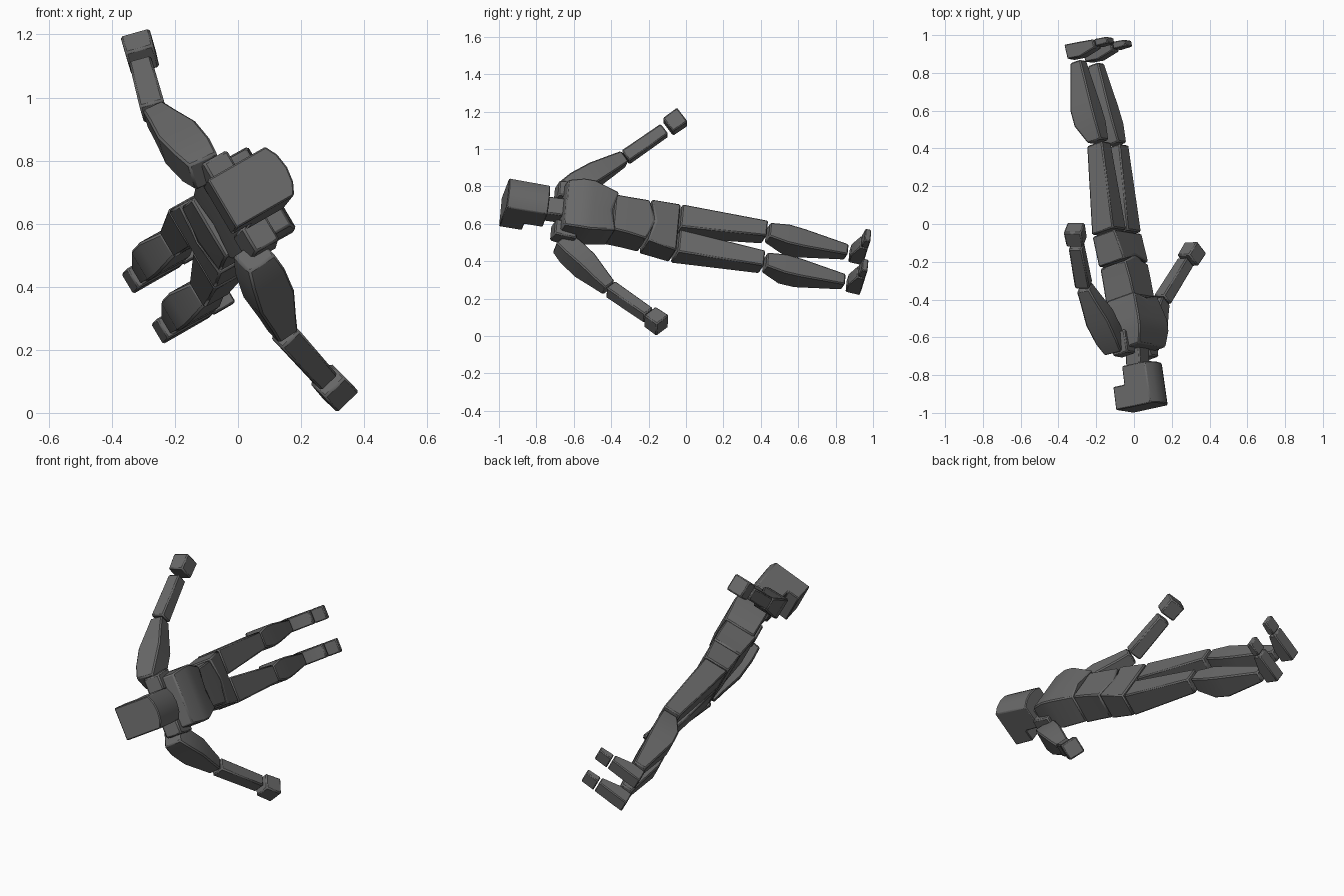
import bpy
import bmesh
from mathutils import Vector

cube = bpy.data.objects.get("Cube")
if cube:
    bpy.data.objects.remove(cube, do_unlink=True)

# One grey for the whole figure
GREY = (0.14, 0.14, 0.14, 1)
mat = bpy.data.materials.new("dark_grey")
mat.use_nodes = True
mat.diffuse_color = GREY
bsdf = mat.node_tree.nodes["Principled BSDF"]
bsdf.inputs["Base Color"].default_value = GREY
bsdf.inputs["Roughness"].default_value = 0.8

# Body frame: hip centre, up along the spine, front, and the figure's left
HIP = Vector((-0.0925, -0.05, 0.548))
UP = Vector((0.217, -0.951, 0.219)).normalized()
FRONT = Vector((0.833, 0.30, 0.465))
FRONT = (FRONT - UP * FRONT.dot(UP)).normalized()
LEFT = UP.cross(FRONT)


def place(left, front, up):
    return HIP + LEFT * left + FRONT * front + UP * up


def loft(name, rings, bevel=0.007):
    """Skin a row of closed rings, cap both ends and chamfer the edges."""
    bm = bmesh.new()
    loops = [[bm.verts.new(p) for p in ring] for ring in rings]
    n = len(loops[0])
    for a, b in zip(loops, loops[1:]):
        for i in range(n):
            j = (i + 1) % n
            bm.faces.new((a[i], a[j], b[j], b[i]))
    bm.faces.new(loops[0])
    bm.faces.new(loops[-1])
    bmesh.ops.recalc_face_normals(bm, faces=bm.faces)
    mesh = bpy.data.meshes.new(name)
    bm.to_mesh(mesh)
    bm.free()
    mesh.materials.append(mat)
    obj = bpy.data.objects.new(name, mesh)
    bpy.context.collection.objects.link(obj)
    mod = obj.modifiers.new("chamfer", "BEVEL")
    mod.width = bevel
    mod.segments = 1
    mod.limit_method = "ANGLE"
    mod.angle_limit = 0.6
    bpy.ops.object.select_all(action="DESELECT")
    obj.select_set(True)
    bpy.context.view_layer.objects.active = obj
    bpy.ops.object.shade_smooth_by_angle(angle=0.4)
    return obj


def level(left, f, u, half, front, back, dip=0):
    """Cross-section of the body; dip lowers the middle of the front edge."""
    pts = [(half, front, 0), (0, front, -dip), (-half, front, 0),
           (-half, -back, 0), (0, -back, -dip), (half, -back, 0)]
    return [place(left + a, f + b, u + c) for a, b, c in pts]


def limb(name, start, end, sizes):
    """Square limb between two points; sizes hold (position, half width, half depth)."""
    start, end = Vector(start), Vector(end)
    axis = (end - start).normalized()
    depth = (FRONT - axis * FRONT.dot(axis)).normalized()
    side = axis.cross(depth)
    rings = []
    for t, w, d in sizes:
        c = start.lerp(end, t)
        rings.append([c + side * w * a + depth * d * b
                      for a, b in ((1, 1), (-1, 1), (-1, -1), (1, -1))])
    loft(name, rings)


# Torso
loft("pelvis", [level(0, 0, 0.01, 0.144, 0.07, 0.07),
                level(0, 0, 0.175, 0.126, 0.082, 0.082, 0.035)])
loft("abdomen", [level(0, 0, 0.185, 0.12, 0.08, 0.08, 0.035),
                 level(0, 0, 0.28, 0.112, 0.082, 0.09, 0.02),
                 level(0, 0, 0.375, 0.108, 0.08, 0.1)])
loft("chest", [level(0, 0, 0.36, 0.118, 0.09, 0.085, -0.035),
               level(0, 0, 0.5, 0.152, 0.102, 0.085),
               level(0, 0, 0.56, 0.152, 0.095, 0.08),
               level(0, 0, 0.64, 0.14, 0.062, 0.07)])
loft("neck", [level(0, -0.03, 0.61, 0.055, 0.045, 0.045),
              level(0, -0.075, 0.84, 0.05, 0.045, 0.045)])

# Head: side outline swept across, bulging at the face, notched at the nape
head_up = (UP - FRONT * 0.115).normalized()
head_front = LEFT.cross(head_up)
chin = place(0, -0.057, 0.72)
outline = [(0.1, 0), (0.105, 0.225), (-0.11, 0.225),
           (-0.11, 0.1), (-0.042, 0.1), (-0.042, 0)]
head_rings = []
for across, bulge in ((-0.09, 0), (-0.05, 0.02), (0, 0.027), (0.05, 0.02), (0.09, 0)):
    head_rings.append([chin + LEFT * across + head_up * u
                       + head_front * (f + (bulge if f > 0 else 0))
                       for f, u in outline])
loft("head", head_rings, 0.005)

# Legs, feet and shoulder caps, mirrored across the spine
for label, s in (("left", 1), ("right", -1)):
    loft(label + "_shoulder", [level(s * 0.125, -0.045, 0.55, 0.05, 0.055, 0.055),
                               level(s * 0.12, -0.05, 0.67, 0.045, 0.045, 0.045)])
    loft(label + "_thigh", [level(s * 0.078, 0, 0, 0.07, 0.068, 0.068),
                            level(s * 0.093, 0.066, -0.468, 0.048, 0.048, 0.048)])
    hip_shift = s * 0.093
    loft(label + "_calf", [level(hip_shift, 0.066, -0.482, 0.042, 0.042, 0.042),
                           level(hip_shift, 0.064, -0.59, 0.058, 0.045, 0.088),
                           level(hip_shift, 0.06, -0.68, 0.055, 0.044, 0.09),
                           level(hip_shift, 0.056, -0.93, 0.033, 0.032, 0.034)])
    # Foot sections run from heel to toe tip: (front, sole, top)
    for part, steps in (("foot", ((0.015, -1.035, -0.955), (0.09, -1.025, -0.945),
                                  (0.19, -1.01, -0.965))),
                        ("toes", ((0.198, -1.009, -0.968), (0.275, -0.998, -0.965)))):
        loft(f"{label}_{part}", [
            [place(hip_shift + a * 0.037, f, u)
             for a, u in ((-1, sole), (1, sole), (1, top), (-1, top))]
            for f, sole, top in steps], 0.005)

# Arms, each with its own pose: shoulder, elbow, wrist, hand centre
poses = {
    "left": ((-0.1, -0.66, 0.765), (-0.265, -0.33, 0.95),
             (-0.305, -0.115, 1.10), (-0.31, -0.058, 1.145)),
    "right": ((0.05, -0.67, 0.5), (0.145, -0.41, 0.255),
              (0.275, -0.2, 0.11), (0.305, -0.16, 0.08)),
}
for label, (shoulder, elbow, wrist, palm) in poses.items():
    limb(label + "_upper_arm", shoulder, elbow,
         [(0, 0.05, 0.05), (0.2, 0.06, 0.062), (0.5, 0.057, 0.066),
          (0.8, 0.045, 0.046), (0.99, 0.036, 0.036)])
    limb(label + "_forearm", elbow, wrist, [(0.03, 0.036, 0.04), (1, 0.034, 0.036)])
    # The hand is a cube lined up with the forearm
    reach = (Vector(wrist) - Vector(elbow)).normalized() * 0.048
    limb(label + "_hand", Vector(palm) - reach, Vector(palm) + reach,
         [(0, 0.046, 0.046), (1, 0.048, 0.048)])
